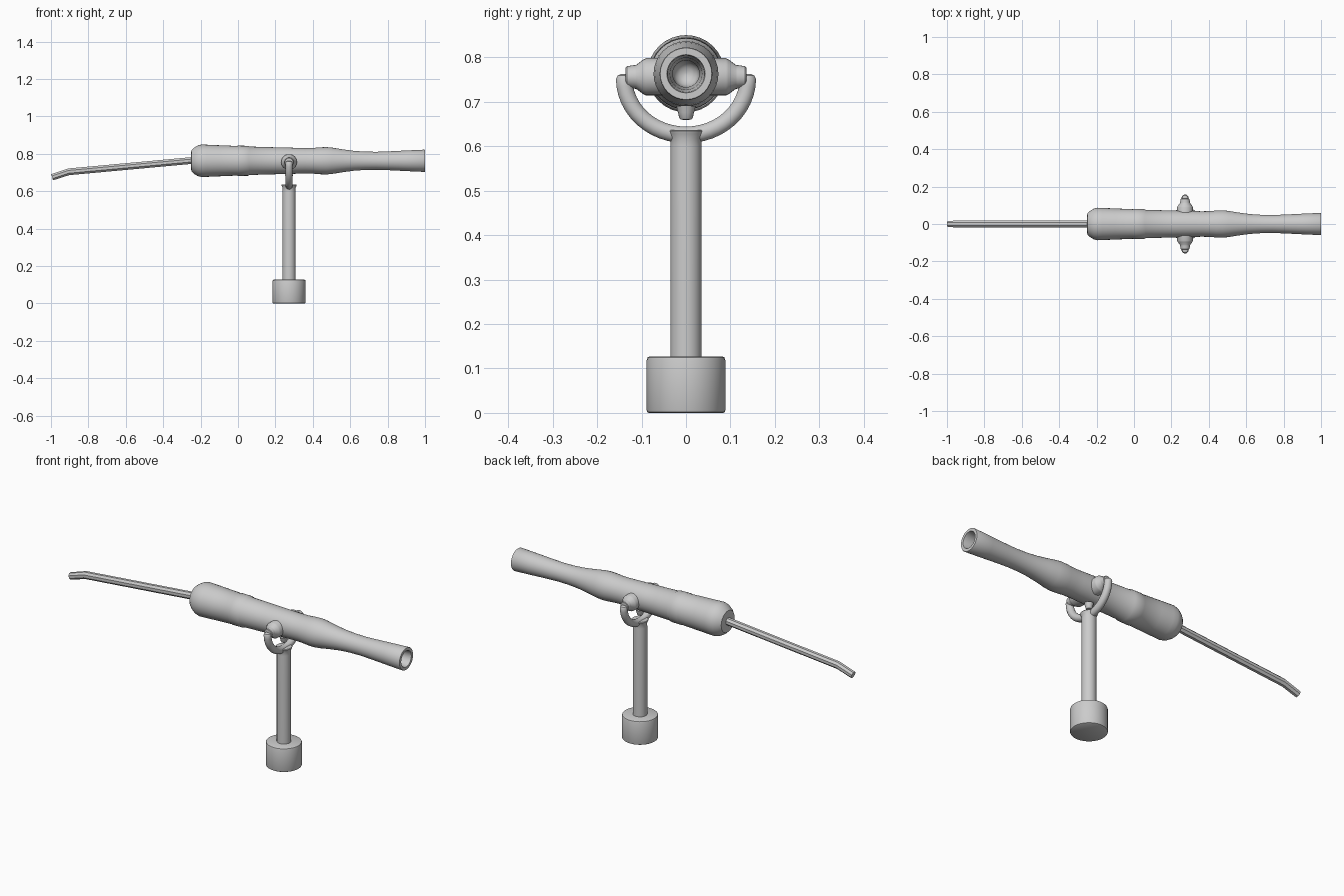
import bpy, bmesh, math
from mathutils import Vector, Matrix

if "Cube" in bpy.data.objects:
    bpy.data.objects.remove(bpy.data.objects["Cube"])

AX = 0.763   # height of the barrel axis
PX = 0.273   # x position of the post


def finish(name, bm, angle=35):
    bmesh.ops.recalc_face_normals(bm, faces=bm.faces)
    me = bpy.data.meshes.new(name)
    bm.to_mesh(me)
    bm.free()
    ob = bpy.data.objects.new(name, me)
    bpy.context.collection.objects.link(ob)
    bpy.ops.object.select_all(action='DESELECT')
    ob.select_set(True)
    bpy.context.view_layer.objects.active = ob
    bpy.ops.object.shade_smooth_by_angle(angle=math.radians(angle))
    return ob


def skin(bm, rings):
    n = len(rings[0])
    for a, b in zip(rings, rings[1:]):
        for i in range(n):
            j = (i + 1) % n
            bm.faces.new((a[i], a[j], b[j], b[i]))
    bm.faces.new(rings[0])
    bm.faces.new(rings[-1])


def lathe(name, profile, origin, axis, sides=32):
    """Closed solid of revolution; profile = (distance along axis, radius)."""
    bm = bmesh.new()
    m = Matrix.Translation(origin) @ Vector((0, 0, 1)).rotation_difference(Vector(axis)).to_matrix().to_4x4()
    rings = []
    for h, r in profile:
        rings.append([bm.verts.new(m @ Vector((r * math.cos(t), r * math.sin(t), h)))
                      for t in (2 * math.pi * i / sides for i in range(sides))])
    skin(bm, rings)
    return finish(name, bm)


def sweep(name, path, radii, side, sides):
    """Tube along a planar path; side = normal of the path's plane."""
    bm = bmesh.new()
    pts, side, rings = [Vector(p) for p in path], Vector(side), []
    for k, (p, r) in enumerate(zip(pts, radii)):
        tan = (pts[min(k + 1, len(pts) - 1)] - pts[max(k - 1, 0)]).normalized()
        up = tan.cross(side)
        rings.append([bm.verts.new(p + r * (side * math.cos(t) + up * math.sin(t)))
                      for t in (2 * math.pi * (i + 0.5) / sides for i in range(sides))])
    skin(bm, rings)
    return finish(name, bm, 35)


# Barrel with hollow muzzle
lathe("barrel", [
    (-0.25, 0.05), (-0.249, 0.057), (-0.235, 0.070), (-0.215, 0.082), (-0.195, 0.087),
    (-0.17, 0.086), (-0.10, 0.083), (-0.005, 0.079), (0.0, 0.081), (0.055, 0.080),
    (0.062, 0.076), (0.20, 0.072), (0.36, 0.068), (0.40, 0.0685), (0.44, 0.072),
    (0.475, 0.073), (0.505, 0.070), (0.56, 0.061), (0.62, 0.053), (0.68, 0.049),
    (0.74, 0.048), (0.80, 0.050), (0.90, 0.055), (0.997, 0.0595), (1.0, 0.058),
    (1.0, 0.043), (0.99, 0.041), (0.93, 0.036), (0.80, 0.030), (0.66, 0.029),
    (0.645, 0.024), (0.636, 0.014), (0.633, 0.002)], (0, 0, AX), (1, 0, 0))

# Pivots on both sides
for s, label in ((-1, "front"), (1, "back")):
    lathe("pivot_" + label, [
        (0.03, 0.042), (0.090, 0.042), (0.096, 0.039), (0.112, 0.027), (0.116, 0.0265),
        (0.133, 0.024), (0.136, 0.021)], (PX, 0, 0.756), (0, s, 0), 24)

# Small stud under the barrel, above the yoke
lathe("under_stud", [(0, 0.022), (0.014, 0.018), (0.026, 0.015), (0.03, 0.012)],
      (PX, 0, 0.69), (0, 0, -1), 16)

# Half-ring yoke with rounded tips
arc = [math.pi * (1 + i / 24) for i in range(25)]
path = [(PX, 0.139 * math.cos(t), 0.752 + 0.1265 * math.sin(t)) for t in arc]
caps = [((PX, s * 0.139, 0.752 + dz), r) for s in (-1, 1) for dz, r in ((0.007, 0.015), (0.010, 0.008))]
path = [caps[1][0], caps[0][0]] + path + [caps[2][0], caps[3][0]]
radii = [caps[1][1], caps[0][1]] + [0.019] * 25 + [caps[2][1], caps[3][1]]
sweep("yoke", path, radii, (1, 0, 0), 16)

# Post with flared collar
lathe("post", [(0.10, 0.035), (0.60, 0.035), (0.618, 0.0345), (0.628, 0.039), (0.634, 0.041),
               (0.637, 0.039)], (PX, 0, 0), (0, 0, 1))

# Base drum
lathe("base", [(0, 0.084), (0.002, 0.087), (0.006, 0.0885), (0.119, 0.0885), (0.125, 0.0865),
               (0.127, 0.082)], (PX, 0, 0), (0, 0, 1))

# Bent octagonal aiming rod
sweep("aiming_rod", [(-0.22, 0, 0.767), (-0.905, 0, 0.704), (-0.994, 0, 0.675)],
      [0.0195, 0.0195, 0.0185], (0, 1, 0), 8)
